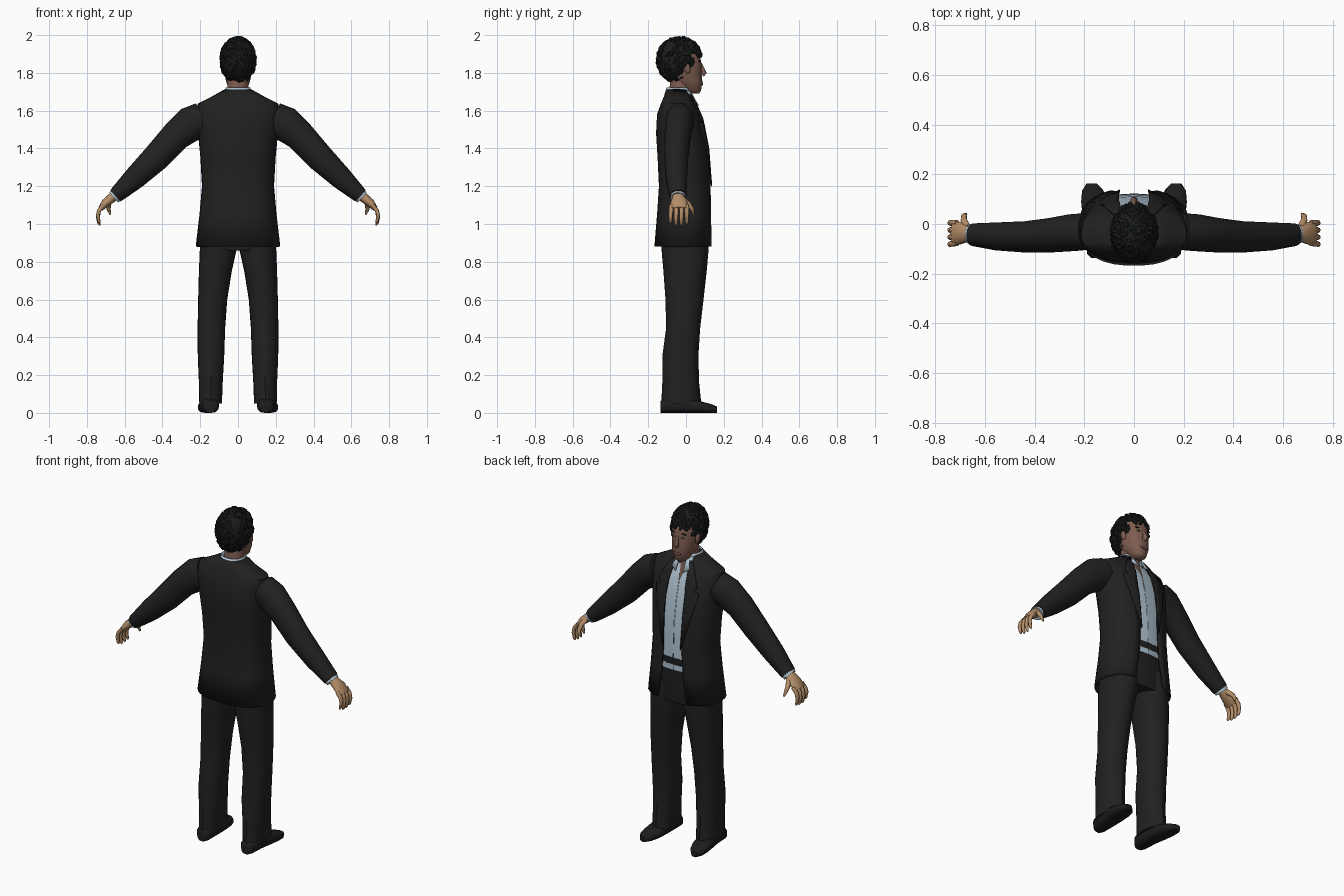
import bpy, bmesh, math, random
from mathutils import Vector, Matrix

if "Cube" in bpy.data.objects:
    bpy.data.objects.remove(bpy.data.objects["Cube"], do_unlink=True)
random.seed(4)


def material(name, *rgb):
    m = bpy.data.materials.new(name)
    m.use_nodes = True
    m.diffuse_color = (*rgb, 1)
    m.node_tree.nodes["Principled BSDF"].inputs["Base Color"].default_value = (*rgb, 1)
    return m


SUIT = material("charcoal suit", .015, .015, .015)
SHIRT = material("pale blue shirt", .42, .53, .62)
FACE = material("brown face skin", .21, .11, .08)
HAND = material("tan hand skin", .46, .27, .14)
HAIR = material("black hair", .011, .012, .012)
SHOE = material("black leather", .012, .012, .012)
WHITE = material("eye white", .4, .37, .34)
LIP = material("lip", .17, .07, .055)


def finish(bm, name, mat, mirror=False, thick=0, angle=40):
    bmesh.ops.recalc_face_normals(bm, faces=bm.faces)
    me = bpy.data.meshes.new(name)
    bm.to_mesh(me)
    bm.free()
    me.materials.append(mat)
    ob = bpy.data.objects.new(name, me)
    bpy.context.collection.objects.link(ob)
    bpy.ops.object.select_all(action='DESELECT')
    ob.select_set(True)
    bpy.context.view_layer.objects.active = ob
    bpy.ops.object.shade_smooth_by_angle(angle=math.radians(angle))
    if thick:
        mod = ob.modifiers.new("Thickness", 'SOLIDIFY')
        mod.thickness, mod.offset = thick, 0
    if mirror:
        ob.modifiers.new("Mirror", 'MIRROR')
    return ob


def skin_rings(bm, rings, closed=True, caps=True):
    vs = [[bm.verts.new(p) for p in r] for r in rings]
    n = len(vs[0])
    for a, b in zip(vs, vs[1:]):
        for i in range(n if closed else n - 1):
            j = (i + 1) % n
            bm.faces.new((a[i], a[j], b[j], b[i]))
    if closed and caps:
        bm.faces.new(vs[0])
        bm.faces.new(vs[-1])


def power(v, e):
    return math.copysign(abs(v) ** e, v)


def at(table, z):
    """Interpolate rows whose first value is the height."""
    for a, b in zip(table, table[1:]):
        if a[0] <= z <= b[0]:
            f = (z - a[0]) / (b[0] - a[0])
            return [p + (q - p) * f for p, q in zip(a[1:], b[1:])]
    return table[0][1:] if z < table[0][0] else table[-1][1:]


def ring(z, cx, cy, rx, ry, p=2.4, gap=0, n=28, crease=1):
    t0 = math.asin(min(1, (gap / rx)) ** (p / 2)) if gap else 0
    pts = []
    for i in range(n):
        t = t0 + (2 * math.pi - 2 * t0) * i / (n - 1 if gap else n)
        k = crease if i in (0, n // 2) else 1
        pts.append((cx + rx * power(math.sin(t), 2 / p), cy + k * ry * power(math.cos(t), 2 / p), z))
    return pts


def front(table, x, z, p=2.4):
    cy, rx, ry = at(table, z)
    return cy + ry * max(0, 1 - abs(x / rx) ** p) ** (1 / p)


def tube(bm, path, n=14):
    """Rows: x, y, z, thickness, width along y."""
    pts = [Vector(r[:3]) for r in path]
    rings = []
    for i, r in enumerate(path):
        d = (pts[min(i + 1, len(pts) - 1)] - pts[max(i - 1, 0)]).normalized()
        u = d.cross(Vector((0, 1, 0))).normalized()
        w = u.cross(d)
        rings.append([pts[i] + u * r[3] * math.cos(a) + w * r[4] * math.sin(a)
                      for a in (2 * math.pi * k / n for k in range(n))])
    skin_rings(bm, rings)


def ball(bm, loc, scale, rot=Matrix(), sub=2):
    m = Matrix.Translation(loc) @ rot @ Matrix.Diagonal((*scale, 1))
    bmesh.ops.create_icosphere(bm, subdivisions=sub, radius=1, matrix=m)


# Jacket body: height, centre y, half width, half depth
TORSO = [(.88, -.012, .22, .152), (1.05, -.008, .2, .142), (1.2, -.005, .187, .135),
         (1.35, -.012, .195, .135), (1.48, -.027, .208, .128), (1.58, -.037, .215, .113),
         (1.635, -.042, .21, .088), (1.67, -.045, .14, .07), (1.71, -.045, .068, .057)]
OPENING = [(.88, .095), (1.05, .07), (1.2, .06), (1.5, .068), (1.63, .055), (1.71, .045)]
bm = bmesh.new()
skin_rings(bm, [ring(z, 0, cy, rx, ry, gap=at(OPENING, z)[0]) for z, cy, rx, ry in TORSO], closed=False)
finish(bm, "jacket_body", SUIT, thick=.008)

# Lapels with a notch, lying on the jacket front
LAPEL = [(1.2, .004), (1.4, .05), (1.53, .078), (1.545, .045), (1.56, .068), (1.62, .05), (1.69, .015)]
bm = bmesh.new()
rows = []
for z, w in LAPEL:
    e = at(OPENING, z)[0] - .004
    rows.append([(e + w * k / 4, front(TORSO, e + w * k / 4, z) + .009, z) for k in range(5)])
skin_rings(bm, rows, closed=False)
finish(bm, "lapel", SUIT, mirror=True, thick=.006)

# Sleeves
bm = bmesh.new()
tube(bm, [(.19, -.03, 1.555, .09, .075), (.25, -.035, 1.53, .093, .075), (.33, -.045, 1.465, .08, .07),
          (.43, -.052, 1.355, .074, .064), (.55, -.05, 1.24, .06, .057), (.648, -.043, 1.15, .041, .046)], 18)
finish(bm, "sleeve", SUIT, mirror=True)
bm = bmesh.new()
tube(bm, [(.63, -.043, 1.165, .036, .042), (.658, -.043, 1.14, .036, .041)])
finish(bm, "shirt_cuff", SHIRT, mirror=True)

# Hands: palm, four fingers, thumb
bm = bmesh.new()
tube(bm, [(.64, -.042, 1.16, .024, .03), (.668, -.04, 1.138, .026, .032),
          (.7, -.037, 1.112, .023, .046), (.728, -.037, 1.08, .014, .047)])
for i, drop in enumerate((.012, 0, 0, .006)):
    y = -.077 + i * .027
    tube(bm, [(.712, y, 1.1, .011, .012), (.736, y * 1.03, 1.07, .011, .012),
              (.742, y * 1.06, 1.035 + drop, .01, .011), (.736, y * 1.06, 1.002 + drop, .008, .009),
              (.731, y * 1.06, .992 + drop, .003, .004)], 8)
tube(bm, [(.672, -.015, 1.13, .016, .016), (.685, .014, 1.105, .014, .013),
          (.685, .034, 1.078, .011, .01), (.676, .04, 1.05, .005, .005)], 8)
finish(bm, "hand", HAND, mirror=True, angle=60)

# Shirt front and collar
bm = bmesh.new()
rows = []
for z in (1.06, 1.2, 1.35, 1.48, 1.58, 1.635, 1.67, 1.69):
    cy, rx, ry = at(TORSO, z)
    rows.append(ring(z, 0, cy, rx - .018, ry - .012, gap=max(.001, (z - 1.58) * .25)))
skin_rings(bm, rows, closed=False)
finish(bm, "shirt", SHIRT)
bm = bmesh.new()
skin_rings(bm, [ring(z, 0, -.042, r, r - .004, gap=g) for z, r, g in ((1.66, .075, .018), (1.722, .064, .03))],
           closed=False)
finish(bm, "shirt_collar", SHIRT, thick=.004)
bm = bmesh.new()
skin_rings(bm, [[(.022, .024, 1.7), (.056, .004, 1.705)], [(.024, .066, 1.625), (.056, .05, 1.645)]], closed=False)
finish(bm, "collar_flap", SHIRT, mirror=True, thick=.005)

# Trousers: seat and creased legs
bm = bmesh.new()
rows = [ring(.86, 0, -.005, .18, .112)]
for z in (.92, 1.0, 1.13):
    cy, rx, ry = at(TORSO, z)
    rows.append(ring(z, 0, cy, rx - .02, ry - .009 - (1.13 - z) * .08))
skin_rings(bm, rows)
finish(bm, "trouser_seat", SUIT)
LEG = [(.05, .145, -.025, .06, .1), (.16, .144, -.028, .063, .092), (.3, .143, -.03, .07, .09),
       (.45, .141, -.015, .073, .085), (.6, .134, -.008, .077, .095), (.75, .12, -.005, .087, .108),
       (.87, .104, -.005, .098, .118), (.98, .097, -.005, .092, .118)]
bm = bmesh.new()
skin_rings(bm, [ring(z, cx, cy, rx, ry, p=2.3, n=24, crease=1.06) for z, cx, cy, rx, ry in LEG])
finish(bm, "trouser_leg", SUIT, mirror=True)

# Shoes, lofted from heel to toe
bm = bmesh.new()
rows = []
for y, cx, w, h in [(-.136, .145, .028, .06), (-.12, .146, .043, .075), (-.04, .148, .048, .085),
                    (.03, .154, .053, .075), (.09, .16, .053, .058), (.135, .166, .043, .046), (.164, .17, .02, .034)]:
    rows.append([(cx + w * power(math.cos(a), .75), y, h / 2 + h / 2 * power(math.sin(a), .75))
                 for a in (2 * math.pi * k / 16 for k in range(16))])
skin_rings(bm, rows)
finish(bm, "shoe", SHOE, mirror=True, angle=50)

# Head, neck, nose and ears
HEAD = [(1.69, .042, .024, .027), (1.705, .034, .042, .045), (1.75, .015, .062, .072), (1.8, -.008, .073, .09),
        (1.85, -.018, .078, .1), (1.92, -.03, .073, .097), (1.965, -.03, .045, .06)]
bm = bmesh.new()
skin_rings(bm, [ring(z, 0, cy, rx, ry, p=2.2) for z, cy, rx, ry in HEAD])
finish(bm, "head", FACE, angle=60)
bm = bmesh.new()
skin_rings(bm, [ring(1.56, 0, -.01, .09, .07, p=2), ring(1.65, 0, -.035, .06, .058, p=2),
                ring(1.72, 0, -.03, .056, .057, p=2), ring(1.8, 0, -.02, .055, .06, p=2)])
finish(bm, "neck", FACE)
bm = bmesh.new()
tube(bm, [(0, .072, 1.856, .006, .008), (0, .088, 1.825, .009, .009), (0, .096, 1.8, .015, .014),
          (0, .087, 1.787, .013, .01)], 10)
finish(bm, "nose", FACE, angle=60)
bm = bmesh.new()
ball(bm, (.081, .005, 1.825), (.01, .018, .032), Matrix.Rotation(.25, 4, 'X'))
finish(bm, "ear", FACE, mirror=True)

# Eyes, brows and mouth
for name, mat, x, z, out, scale in (("eye", WHITE, .032, 1.84, 0, (.013, .005, .006)),
                                    ("iris", HAIR, .032, 1.84, .004, (.006, .003, .006)),
                                    ("brow", HAIR, .034, 1.861, 0, (.02, .006, .004)),
                                    ("lip", LIP, .008, 1.742, 0, (.018, .006, .008))):
    bm = bmesh.new()
    ball(bm, (x, front(HEAD, x, z, 2.2) + out, z), scale)
    finish(bm, name, mat, mirror=True)


# Hair: trimmed cap covered in overlapping curls
def is_hair(c):
    limit = .12 if c.z > 1.893 else (.035 if c.z > 1.835 else -.012)
    return c.y < limit and c.z > 1.752


CENTRE, SIZE = Vector((0, -.035, 1.868)), Vector((.09, .117, .12))
bm = bmesh.new()
bmesh.ops.create_uvsphere(bm, u_segments=32, v_segments=24, radius=1,
                          matrix=Matrix.Translation(CENTRE) @ Matrix.Diagonal((*SIZE, 1)))
bmesh.ops.delete(bm, geom=[f for f in bm.faces if not is_hair(f.calc_center_median())], context='FACES')
for i in range(330):
    d = Vector((random.gauss(0, 1), random.gauss(0, 1), random.gauss(0, 1))).normalized()
    p = CENTRE + d * SIZE
    if is_hair(p):
        rot = d.to_track_quat('Z', 'Y').to_matrix().to_4x4() @ Matrix.Rotation(random.uniform(-.8, .8), 4, 'Z')
        ball(bm, p, (.011, .023, random.uniform(.007, .012)), rot, 1)
finish(bm, "hair", HAIR, angle=30)
